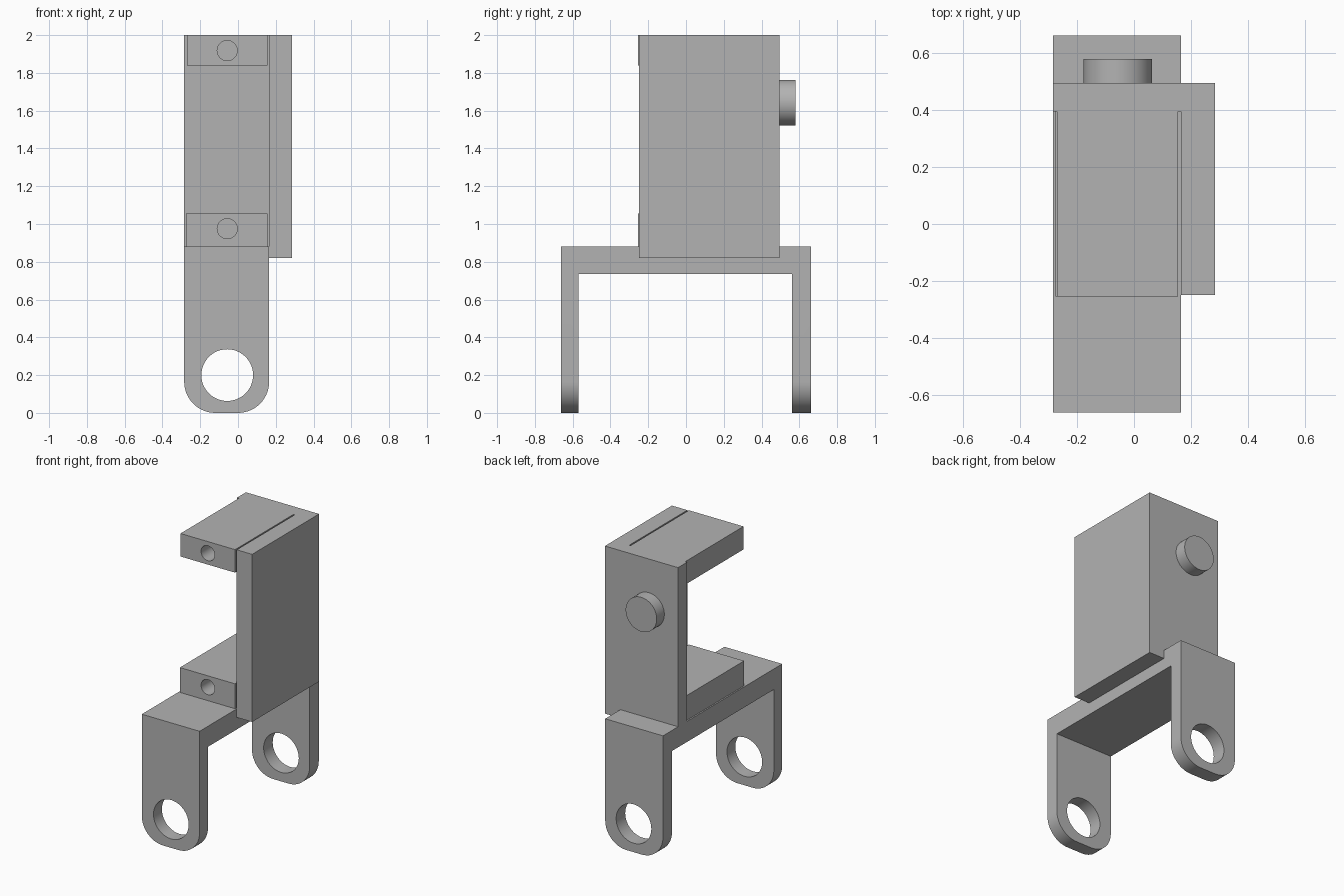
import bpy, bmesh
from math import pi, cos, sin
from mathutils import Vector

if "Cube" in bpy.data.objects:
    bpy.data.objects.remove(bpy.data.objects["Cube"])

grey = bpy.data.materials.new("plain grey")
grey.use_nodes = True
grey.diffuse_color = (0.45, 0.45, 0.45, 1)
grey.node_tree.nodes["Principled BSDF"].inputs["Base Color"].default_value = grey.diffuse_color

MID_X = -0.057          # centre line of the bracket, lugs and boss


def prism(name, points, axis, start, end):
    """Extrude a 2D outline along z (outline in x, y), y (x, z) or x (y, z)."""
    place = {"z": lambda a, b, c: (a, b, c),
             "y": lambda a, b, c: (a, c, b),
             "x": lambda a, b, c: (c, a, b)}[axis]
    bm = bmesh.new()
    face = bm.faces.new([bm.verts.new(place(a, b, start)) for a, b in points])
    grown = bmesh.ops.extrude_face_region(bm, geom=[face])
    shift = Vector(place(0, 0, end - start))
    bmesh.ops.translate(bm, vec=shift,
                        verts=[v for v in grown["geom"] if isinstance(v, bmesh.types.BMVert)])
    bmesh.ops.recalc_face_normals(bm, faces=bm.faces)
    mesh = bpy.data.meshes.new(name)
    bm.to_mesh(mesh)
    bm.free()
    mesh.materials.append(grey)
    obj = bpy.data.objects.new(name, mesh)
    bpy.context.collection.objects.link(obj)
    return obj


def rect(a0, a1, b0, b1):
    return [(a0, b0), (a1, b0), (a1, b1), (a0, b1)]


def arc(cx, cz, r, begin, end, steps):
    return [(cx + r * cos(begin + (end - begin) * i / steps),
             cz + r * sin(begin + (end - begin) * i / steps)) for i in range(steps + 1)]


def rod(name, z, r, y0, y1):
    return prism(name, arc(MID_X, z, r, 0, 2 * pi, 48)[:-1], "y", y0, y1)


def combine(obj, tool, operation):
    tool.hide_render = True
    mod = obj.modifiers.new("cut", "BOOLEAN")
    mod.operation, mod.object, mod.solver = operation, tool, "EXACT"
    bpy.context.view_layer.objects.active = obj
    bpy.ops.object.modifier_apply(modifier=mod.name)
    bpy.data.objects.remove(tool)


# Forked bracket: rounded front outline, hollowed between the legs, drilled through both
left, right, corner = -0.285, 0.165, 0.165
outline = ([(right, 0.88), (left, 0.88)]
           + arc(left + corner, corner, corner, pi, 1.5 * pi, 14)
           + arc(right - corner, corner, corner, 1.5 * pi, 2 * pi, 14))
bracket = prism("forked_bracket", outline, "y", -0.663, 0.663)
combine(bracket, prism("fork_gap", rect(-1, 1, -0.5, 0.735), "y", -0.57, 0.562), "DIFFERENCE")
combine(bracket, rod("pin_hole", 0.2, 0.137, -1, 1), "DIFFERENCE")

# Housing: L-shaped back and side wall, the back wall resting on the bracket
corner_shape = [(0.165, -0.25), (0.285, -0.25), (0.285, 0.495),
                (left, 0.495), (left, 0.395), (0.165, 0.395)]
housing = prism("housing_walls", corner_shape, "z", 0.82, 2)
combine(housing, prism("bracket_clearance", rect(-1, 0.165, -1, 1), "z", 0.5, 0.88), "DIFFERENCE")

# Two shelves with blind screw holes in the front
for name, x0, z0, z1, hole_z in (("upper_shelf", -0.27, 1.838, 2, 1.918),
                                 ("lower_shelf", -0.275, 0.88, 1.055, 0.975)):
    shelf = prism(name, rect(x0, 0.155, z0, z1), "y", -0.254, 0.395)
    combine(shelf, rod("screw_hole", hole_z, 0.053, -0.5, 0.1), "DIFFERENCE")

# Round boss on the back wall
boss = rod("back_boss", 1.642, 0.121, 0.495, 0.58)

# Smooth the round surfaces, keep the edges crisp
bpy.ops.object.select_all(action="DESELECT")
for obj in bpy.context.collection.objects:
    if obj.type == "MESH" and grey.name in obj.data.materials:
        obj.select_set(True)
bpy.context.view_layer.objects.active = boss
bpy.ops.object.shade_smooth_by_angle(angle=pi / 6)
